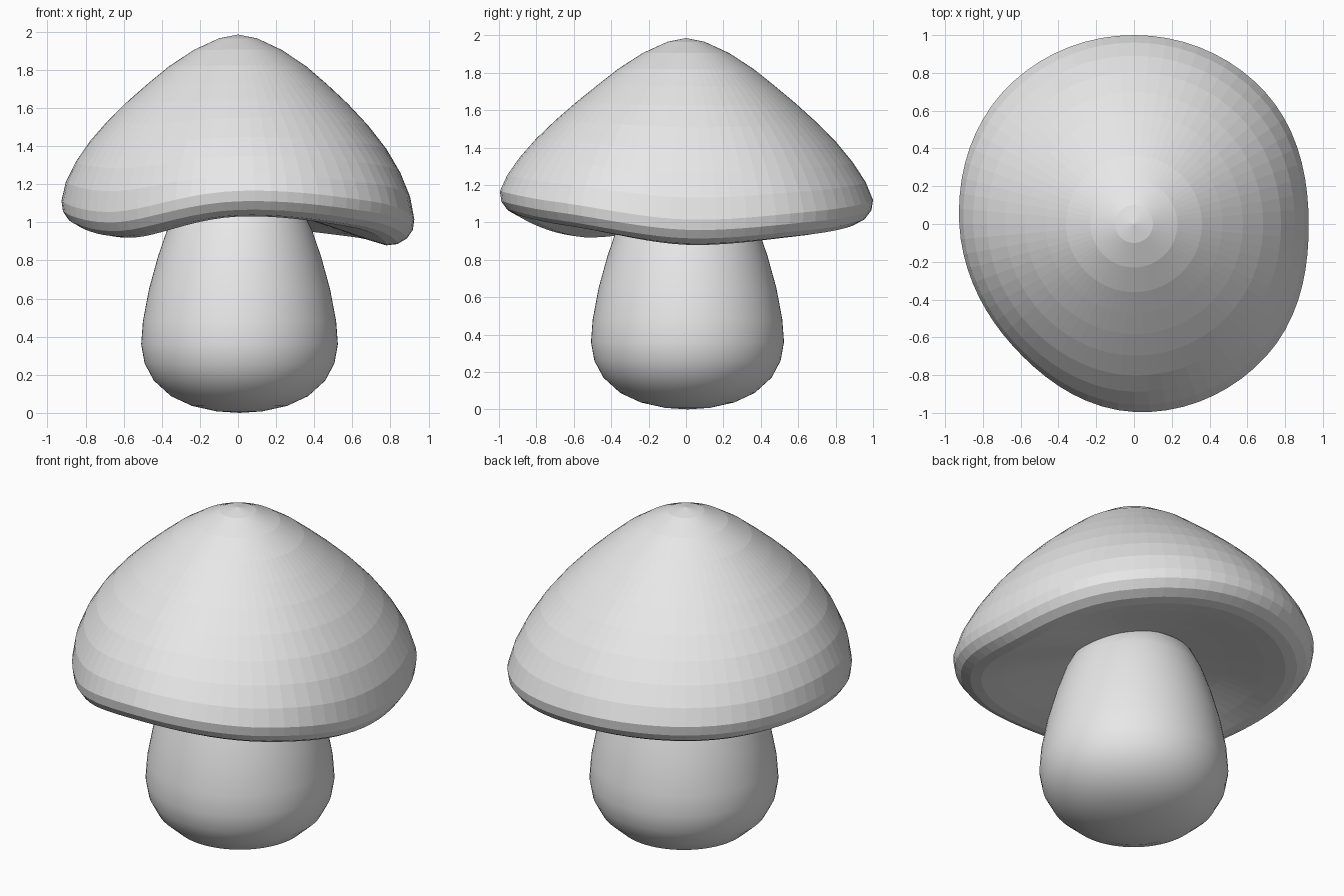
import bpy, bmesh, math

cube = bpy.data.objects.get("Cube")
if cube:
    bpy.data.objects.remove(cube, do_unlink=True)

grey = bpy.data.materials.new("pale_grey")
grey.use_nodes = True
grey.diffuse_color = (0.8, 0.8, 0.8, 1)
grey.node_tree.nodes["Principled BSDF"].inputs["Base Color"].default_value = (0.8, 0.8, 0.8, 1)

SEGMENTS = 72


def around(values, angle):
    """Smooth closed curve through evenly spaced values."""
    n = len(values)
    pos = angle / math.tau * n
    i, t = int(pos), pos % 1
    a, b, c, d = (values[(i + k) % n] for k in (-1, 0, 1, 2))
    return b + 0.5 * t * (c - a + t * (2*a - 5*b + 4*c - d + t * (3*(b - c) + d - a)))


def revolve(name, profile, warp, smooth):
    """Spin a profile about z; warp places each point. Zero radii become poles."""
    bm = bmesh.new()
    rings = []
    for r, z in profile:
        count = SEGMENTS if r > 0 else 1
        rings.append([bm.verts.new(warp(r, z, math.tau * s / SEGMENTS)) for s in range(count)])
    for low, high in zip(rings, rings[1:]):
        for s in range(SEGMENTS):
            corners = [ring[k % len(ring)] for ring, k in
                       ((low, s), (low, s + 1), (high, s + 1), (high, s))]
            bm.faces.new(list(dict.fromkeys(corners)))
    bmesh.ops.recalc_face_normals(bm, faces=bm.faces)
    for f in bm.faces:
        f.smooth = smooth
    mesh = bpy.data.meshes.new(name)
    bm.to_mesh(mesh)
    bm.free()
    mesh.materials.append(grey)
    obj = bpy.data.objects.new(name, mesh)
    bpy.context.collection.objects.link(obj)
    return obj


# Stem: a rounded bulb narrowing upwards, slightly off centre
stem_profile = [(0, 0), (0.12, 0.008), (0.25, 0.037), (0.36, 0.088), (0.45, 0.17),
                (0.498, 0.26), (0.516, 0.36), (0.507, 0.48), (0.475, 0.65),
                (0.428, 0.82), (0.38, 0.96), (0.33, 1.06), (0.24, 1.13), (0, 1.16)]


def stem_place(r, z, a):
    return (0.008 + r * math.cos(a), 0.008 + r * math.sin(a), z)


revolve("stem", stem_profile, stem_place, True)

# Cap: a dome whose rim droops and swells around the edge
cap_profile = [(0, 1.985), (0.1, 1.965), (0.23, 1.905), (0.36, 1.82), (0.47, 1.73),
               (0.58, 1.635), (0.69, 1.53), (0.79, 1.42), (0.87, 1.31), (0.93, 1.2),
               (0.96, 1.1), (0.952, 1.045), (0.92, 1.0), (0.87, 0.972), (0.81, 0.965),
               (0.7, 0.985), (0.5, 1.03), (0.3, 1.07), (0, 1.09)]
rim_drop = [-0.085, -0.04, 0.02, 0.02, 0.01, -0.045, 0.065, 0.01]
rim_radius = [0.925, 0.985, 1.0, 0.985, 0.925, 0.91, 0.995, 0.99]
RIM_R, RIM_Z, TOP_Z = 0.96, 1.1, 1.985


def cap_place(r, z, a):
    fade = min(1, (TOP_Z - z) / (TOP_Z - RIM_Z)) ** 2
    if z < RIM_Z:
        fade = min(1, r / 0.8)
    radius = r * (1 + fade * (around(rim_radius, a) / RIM_R - 1))
    return (radius * math.cos(a), radius * math.sin(a), z + fade * around(rim_drop, a))


revolve("cap", cap_profile, cap_place, False)
